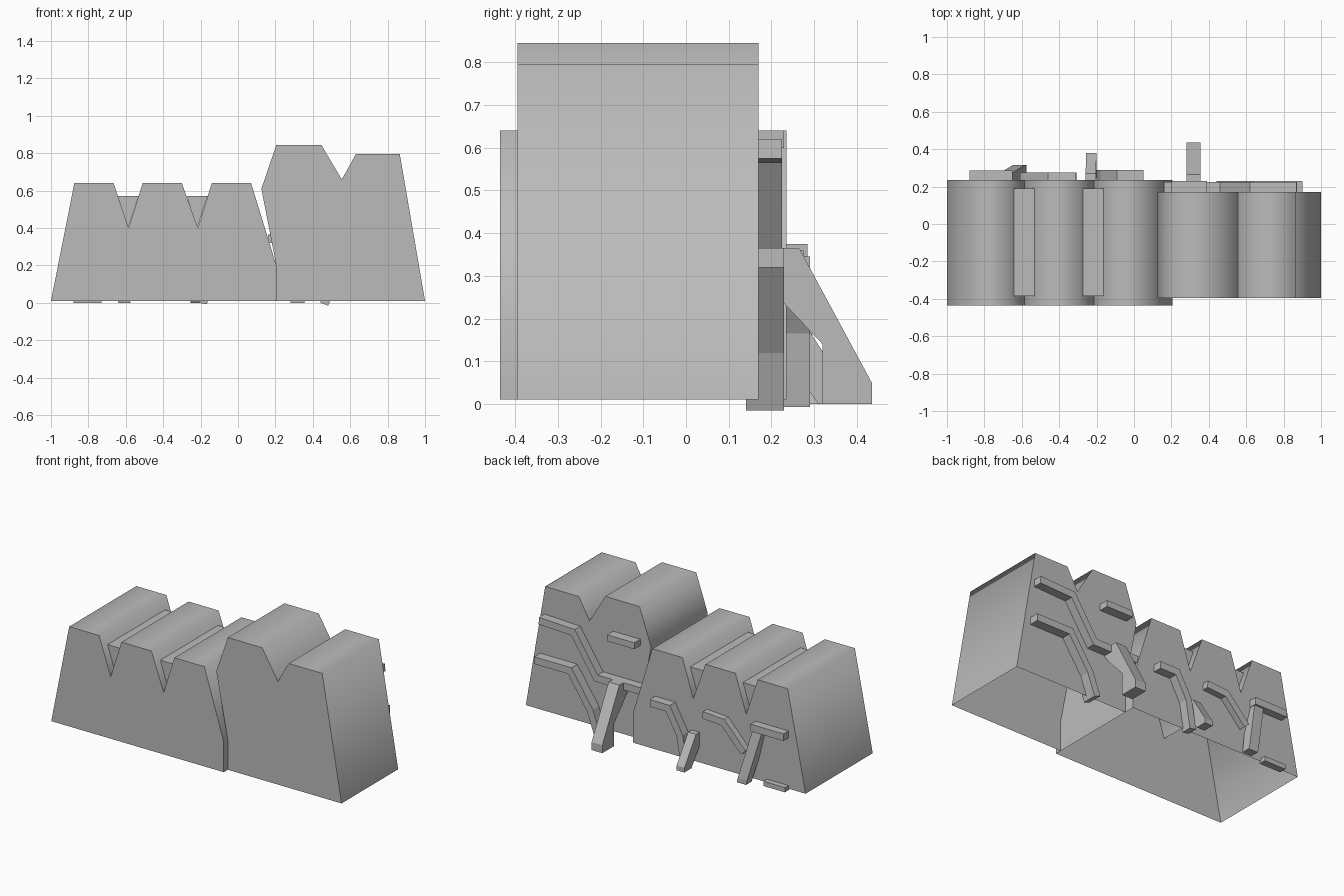
import bpy, bmesh, math
from mathutils import Vector

cube = bpy.data.objects.get("Cube")
if cube:
    bpy.data.objects.remove(cube, do_unlink=True)

GREY = (0.5, 0.5, 0.5, 1)
stone = bpy.data.materials.new("grey stone")
stone.use_nodes = True
stone.diffuse_color = GREY
stone.node_tree.nodes["Principled BSDF"].inputs["Base Color"].default_value = GREY


def prism(name, outline, start, end, axis="y", lean=0.0, open_base=False):
    """Extrude an outline along x or y; lean shifts x with height."""
    bm = bmesh.new()
    rings = []
    for d in (start, end):
        ring = []
        for a, z in outline:
            co = (a, d, z) if axis == "y" else (d + lean * z, a, z)
            ring.append(bm.verts.new(co))
        rings.append(ring)
    for ring in rings:
        bm.faces.new(ring)
    n = len(outline)
    for i in range(n):
        j = (i + 1) % n
        bm.faces.new((rings[0][i], rings[0][j], rings[1][j], rings[1][i]))
    bmesh.ops.recalc_face_normals(bm, faces=bm.faces)
    if open_base:
        base = [f for f in bm.faces if f.normal.z < -0.99]
        bmesh.ops.delete(bm, geom=base, context="FACES_ONLY")
    mesh = bpy.data.meshes.new(name)
    bm.to_mesh(mesh)
    bm.free()
    mesh.materials.append(stone)
    obj = bpy.data.objects.new(name, mesh)
    bpy.context.collection.objects.link(obj)
    return obj


def strip(name, path, back, front, thick=0.045):
    """Bent bar of even thickness along a path, given by its upper edge."""
    pts = [Vector(p) for p in path]
    lower = []
    for i, p in enumerate(pts):
        dirs = [(pts[k + 1] - pts[k]).normalized()
                for k in (i - 1, i) if 0 <= k < len(pts) - 1]
        normals = [Vector((-d.y, d.x)) for d in dirs]
        mid = sum(normals, Vector((0, 0))).normalized()
        lower.append(p + mid * thick / mid.dot(normals[0]))
    return prism(name, [tuple(p) for p in pts + lower[::-1]], back, front)


def smooth(obj):
    bpy.ops.object.select_all(action="DESELECT")
    obj.select_set(True)
    bpy.context.view_layer.objects.active = obj
    bpy.ops.object.shade_smooth_by_angle(angle=math.radians(85))


# Notched main blocks, hollow underneath
low_outline = [(-1, .01), (-.875, .64), (-.665, .64), (-.585, .40), (-.51, .64),
               (-.30, .64), (-.215, .40), (-.14, .64), (.07, .64), (.205, .2), (.205, .01)]
tall_outline = [(.205, .01), (.205, .2), (.125, .61), (.205, .845), (.445, .845),
                (.555, .66), (.63, .795), (.865, .795), (1, .01)]
smooth(prism("low_block", low_outline, -.435, .235, open_base=True))
smooth(prism("tall_block", tall_outline, -.395, .17, open_base=True))

# Fillers set into the low block's notches
for i, x in enumerate((-.587, -.218)):
    prism(f"notch_filler_{i + 1}", [(x - .055, .57), (x + .055, .57), (x, .40)], -.385, .19)

# Bent bars on the back of the tall block
strip("upper_bent_bar", [(.16, .365), (.46, .365), (.62, .61), (.87, .62)][::-1], .16, .225)
strip("lower_bent_bar", [(.9, .365), (.64, .365), (.49, .14), (.44, .0)], .14, .23)
strip("short_bar", [(.39, .64), (.2, .64)], .16, .23, .04)

# Bent bars on the back of the low block
strip("middle_bent_bar", [(.05, .345), (-.09, .345), (-.18, .18), (-.21, 0)], .225, .29)
strip("outer_bent_bar", [(-.31, .36), (-.46, .35), (-.61, .19)], .225, .275)
strip("outer_bar", [(-.65, .375), (-.88, .375)], .225, .285)
strip("base_bar", [(-.73, .03), (-.88, .03)], .225, .27, .03)

# Sloping props
prism("large_prop", [(.16, .32), (.16, .365), (.265, .365), (.435, .05), (.435, 0),
                     (.32, 0), (.32, .14), (.23, .235)], .28, .355, "x")
prism("middle_prop", [(.225, .2), (.27, .2), (.38, .03), (.38, 0),
                      (.31, 0), (.225, .12)], -.255, -.2, "x", -.02)
prism("outer_prop", [(.225, .34), (.27, .34), (.315, .03), (.315, 0),
                     (.26, 0), (.225, .2)], -.64, -.575, "x", -.24)
